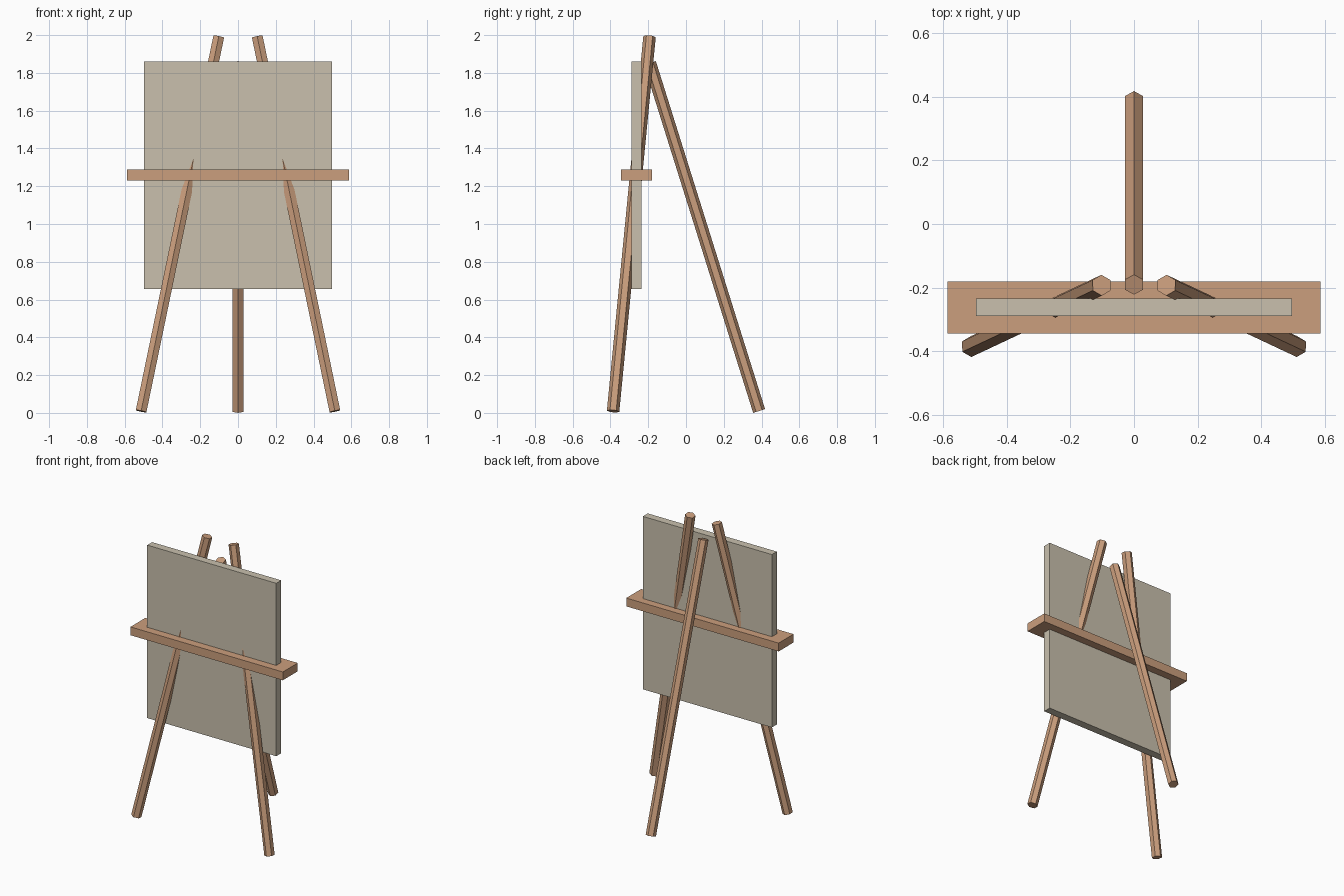
import bpy, bmesh, math
from mathutils import Vector, Matrix

if "Cube" in bpy.data.objects:
    bpy.data.objects.remove(bpy.data.objects["Cube"])


def material(name, color):
    m = bpy.data.materials.new(name)
    m.diffuse_color = (*color, 1)
    m.use_nodes = True
    m.node_tree.nodes["Principled BSDF"].inputs["Base Color"].default_value = m.diffuse_color
    return m


wood = material("light wood", (0.60, 0.345, 0.205))
canvas_mat = material("canvas beige", (0.585, 0.53, 0.42))


def finish(name, bm, mat):
    me = bpy.data.meshes.new(name)
    bmesh.ops.recalc_face_normals(bm, faces=bm.faces[:])
    bm.to_mesh(me)
    bm.free()
    me.materials.append(mat)
    ob = bpy.data.objects.new(name, me)
    bpy.context.collection.objects.link(ob)
    return ob


def box(name, lo, hi, mat):
    lo, hi = Vector(lo), Vector(hi)
    bm = bmesh.new()
    mx = Matrix.Translation((lo + hi) / 2) @ Matrix.Diagonal((*(hi - lo), 1))
    bmesh.ops.create_cube(bm, size=1, matrix=mx)
    return finish(name, bm, mat)


def leg(name, bottom, top, radius=0.033):
    # hexagonal pole with corners pointing front and back
    bottom, top = Vector(bottom), Vector(top)
    z = (top - bottom).normalized()
    y = Vector((0, 1, 0))
    y = (y - z * y.dot(z)).normalized()
    x = y.cross(z)
    bm = bmesh.new()
    rings = []
    for c in (bottom, top):
        ring = []
        for i in range(6):
            a = math.radians(30 + 60 * i)
            ring.append(bm.verts.new(c + radius * (x * math.cos(a) + y * math.sin(a))))
        rings.append(ring)
    lower, upper = rings
    bm.faces.new(lower)
    bm.faces.new(upper)
    for i in range(6):
        j = (i + 1) % 6
        bm.faces.new((lower[i], lower[j], upper[j], upper[i]))
    return finish(name, bm, wood)


# splayed front legs
for side, s in (("left", -1), ("right", 1)):
    leg("front_leg_" + side, (s * 0.513, -0.386, 0.009), (s * 0.102, -0.193, 1.992))

# single rear leg
leg("rear_leg", (0, 0.387, 0.010), (0, -0.191, 1.852))

# canvas board and the ledge that crosses it
box("canvas", (-0.497, -0.289, 0.657), (0.497, -0.235, 1.861), canvas_mat)
box("ledge", (-0.587, -0.345, 1.231), (0.587, -0.181, 1.289), wood)
